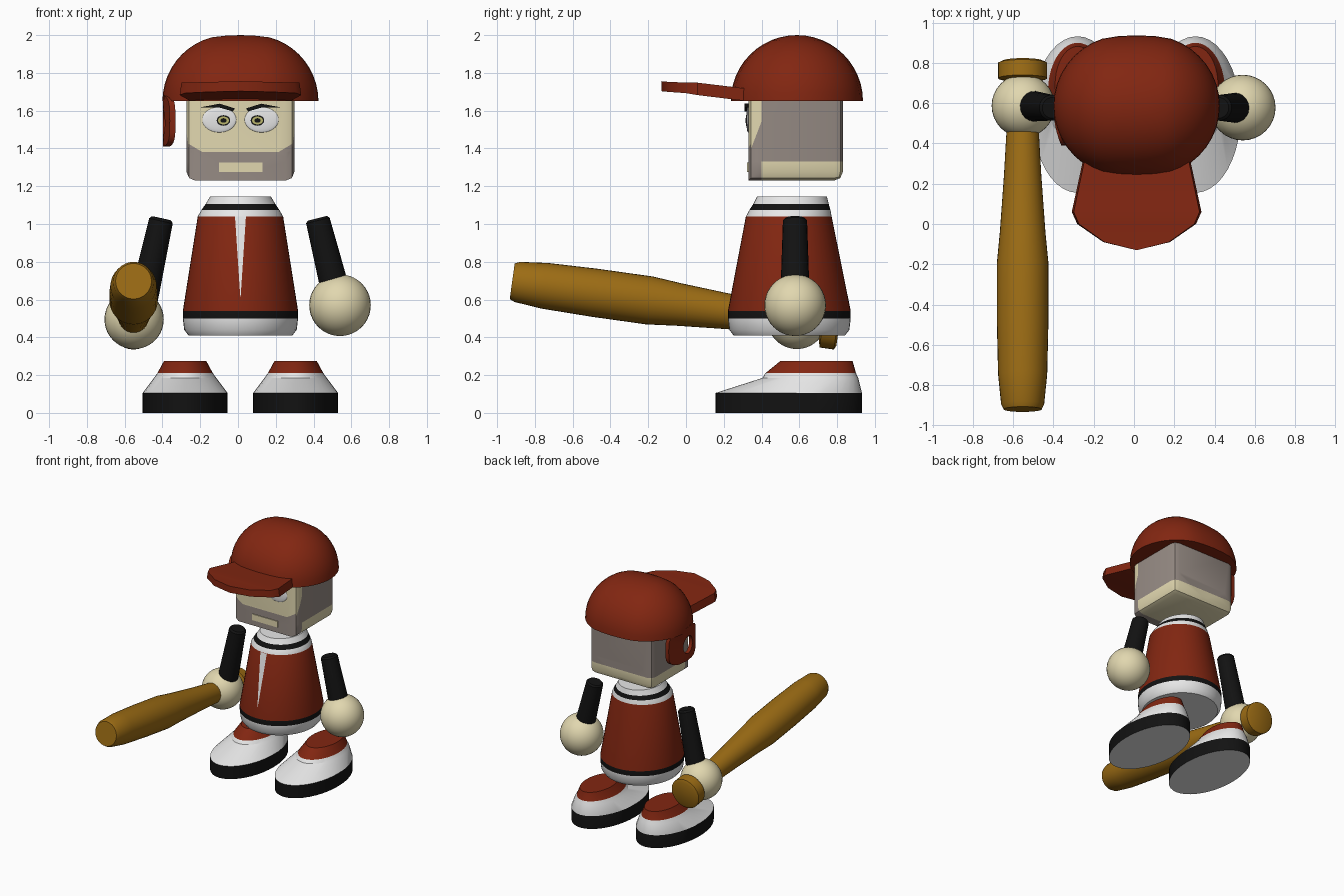
import bpy, bmesh, math
from mathutils import Vector

if "Cube" in bpy.data.objects:
    bpy.data.objects.remove(bpy.data.objects["Cube"])


def srgb(r, g, b):
    return tuple(((c / 255 + 0.055) / 1.055) ** 2.4 if c > 10 else c / 255 / 12.92
                 for c in (r, g, b)) + (1.0,)


MATS = {}
for mat_name, col in {"red": (130, 38, 17), "white": (236, 236, 236), "black": (18, 18, 18),
                      "skin": (225, 215, 175), "stubble": (150, 139, 132),
                      "wood": (156, 108, 20), "iris": (190, 185, 110)}.items():
    MATS[mat_name] = bpy.data.materials.new(mat_name)
    MATS[mat_name].diffuse_color = srgb(*col)

CX = 0.013  # plane of symmetry


def finish(name, bm, mats, smooth=True, angle=35):
    bmesh.ops.recalc_face_normals(bm, faces=bm.faces)
    me = bpy.data.meshes.new(name)
    bm.to_mesh(me)
    bm.free()
    ob = bpy.data.objects.new(name, me)
    bpy.context.collection.objects.link(ob)
    for m in mats:
        me.materials.append(MATS[m])
    if smooth:
        bpy.ops.object.select_all(action='DESELECT')
        ob.select_set(True)
        bpy.context.view_layer.objects.active = ob
        bpy.ops.object.shade_smooth_by_angle(angle=math.radians(angle))
    return ob


def loft(name, rings, mats, bands=None, caps=(0, 0), n=40, angle=35):
    """Stack of elliptical rings (cx, cy, z, rx, ry); bands gives a slot per step."""
    bm = bmesh.new()
    loops = [[bm.verts.new((cx + rx * math.cos(2 * math.pi * i / n),
                            cy + ry * math.sin(2 * math.pi * i / n), z)) for i in range(n)]
             for cx, cy, z, rx, ry in rings]
    for k in range(len(loops) - 1):
        for i in range(n):
            j = (i + 1) % n
            f = bm.faces.new((loops[k][i], loops[k][j], loops[k + 1][j], loops[k + 1][i]))
            f.material_index = bands[k] if bands else 0
    bm.faces.new(loops[0]).material_index = caps[0]
    bm.faces.new(loops[-1]).material_index = caps[1]
    return finish(name, bm, mats, angle=angle)


def lathe(name, a, b, profile, mat, n=32):
    """Round bar from a to b; profile holds (fraction, radius)."""
    a, b = Vector(a), Vector(b)
    d = b - a
    ob = loft(name, [(0, 0, t * d.length, r, r) for t, r in profile], [mat], n=n)
    ob.location = a
    ob.rotation_euler = d.to_track_quat('Z', 'Y').to_euler()
    return ob


def ball(name, c, r, mat):
    bm = bmesh.new()
    bmesh.ops.create_uvsphere(bm, u_segments=32, v_segments=20, radius=1)
    for v in bm.verts:
        v.co = Vector(c) + Vector((v.co.x * r[0], v.co.y * r[1], v.co.z * r[2]))
    return finish(name, bm, [mat])


def plate(name, pts, y0, y1, mat):
    """Flat (x, z) outline given thickness along y."""
    bm = bmesh.new()
    front = [bm.verts.new((x, y0, z)) for x, z in pts]
    back = [bm.verts.new((x, y1, z)) for x, z in pts]
    bm.faces.new(front)
    bm.faces.new(back)
    for i in range(len(pts)):
        j = (i + 1) % len(pts)
        bm.faces.new((front[i], front[j], back[j], back[i]))
    return finish(name, bm, [mat], smooth=False)


def disc(name, x, z, rx, rz, y, mat):
    pts = [(x + rx * math.cos(i * math.pi / 12), z + rz * math.sin(i * math.pi / 12))
           for i in range(24)]
    return plate(name, pts, y, 0.325, mat)


# shoes: black sole, white upper, red ankle
for side, x in (("right", -0.28), ("left", 0.305)):
    rows = [(0, .155, .932, .225), (.105, .155, .932, .225), (.185, .405, .912, .165),
            (.21, .42, .90, .147), (.275, .50, .882, .112)]
    loft(side + "_shoe", [(x, (p + q) / 2, z, w, (q - p) / 2) for z, p, q, w in rows],
         ["black", "white", "red"], [0, 1, 1, 2], caps=(1, 2), angle=25)

# jersey with striped hem and collar
TX = 0.013
loft("jersey", [(TX, .547, .41, .275, .295), (TX, .547, .44, .298, .318), (TX, .547, .50, .305, .325),
                (TX, .547, .54, .305, .325), (TX, .544, 1.04, .226, .227), (TX, .55, 1.073, .207, .215),
                (TX, .556, 1.105, .185, .20), (TX, .561, 1.145, .161, .185)],
     ["white", "black", "red"], [0, 0, 1, 2, 0, 1, 0], n=48)

# tapering white opening down the chest
bm = bmesh.new()
prev = None
for k in range(7):
    t = k / 6
    z = 1.04 - 0.425 * t
    g = (1.04 - z) / 0.5
    y = 0.544 + 0.003 * g - (0.227 + 0.098 * g) - 0.004
    w = 0.028 * (1 - t) + 0.001
    row = [bm.verts.new((TX + s * w, y, z)) for s in (-1, 1)]
    if prev:
        bm.faces.new((prev[0], prev[1], row[1], row[0]))
    prev = row
finish("chest_opening", bm, ["white"], smooth=False)

# sleeves and hands
SLEEVE = [(0, .052), (.03, .064), (.9, .075), (1, .075)]
lathe("right_sleeve", (-.405, .577, 1.03), (-.50, .585, .60), SLEEVE, "black", 20)
lathe("left_sleeve", (.42, .577, 1.03), (.515, .577, .65), SLEEVE, "black", 20)
ball("right_hand", (-.55, .587, .495), (.157,) * 3, "skin")
ball("left_hand", (.54, .578, .57), (.163,) * 3, "skin")

# bat running forward through the hand
BAT = [(0, .10), (.006, .122), (.05, .122), (.056, .07), (.2, .08), (.33, .093), (.49, .113),
       (.58, .128), (.75, .128), (.9, .122), (.985, .107), (1, .095)]
lathe("bat", (-.553, .81, .455), (-.553, -.92, .697), BAT, "wood")

# head: bevelled block, stubble and skin split by height and direction
bm = bmesh.new()
bmesh.ops.create_cube(bm, size=1)
for v in bm.verts:
    v.co = Vector((CX + v.co.x * .57, .58 + v.co.y * .50, 1.465 + v.co.z * .47))
edges = [e for e in bm.edges
         if all(v.co.z < 1.3 for v in e.verts) and not all(v.co.y < .4 for v in e.verts)
         or abs(e.verts[0].co.z - e.verts[1].co.z) > .1]
bmesh.ops.bevel(bm, geom=edges, offset=.045, segments=2, profile=.5, affect='EDGES')
cuts = [((0, 0, 1.33), (0, 0, 1)), ((0, 0, 1.38), (0, 0, 1)), ((0, .40, 0), (0, 1, 0)),
        ((0, .345, 1.40), (0, -2.6, 1)),
        ((CX - .2, 0, 1.38), (.6, 0, 1)), ((CX + .2, 0, 1.38), (-.6, 0, 1))]
for co, no in cuts:
    bmesh.ops.bisect_plane(bm, geom=bm.verts[:] + bm.edges[:] + bm.faces[:],
                           plane_co=co, plane_no=no)
bm.normal_update()
for f in bm.faces:
    c = f.calc_center_median()
    if c.y > .40:
        skin = c.z < 1.33
    elif abs(f.normal.x) > .8:
        skin = c.z > 1.40 + 2.6 * (c.y - .345)
    else:
        skin = c.z > 1.38 + max(0, abs(c.x - CX) - .2) * .6
    f.material_index = 1 if skin else 0
finish("head", bm, ["stubble", "skin"])

# face details
plate("mouth", [(-.10, 1.275), (.13, 1.275), (.13, 1.325), (-.10, 1.325)], .324, .332, "skin")
for side, s in (("right", -1), ("left", 1)):
    ball(side + "_eye", (CX + s * .112, .329, 1.552), (.09, .010, .067), "white")
    ix = CX + s * .09
    disc(side + "_iris_rim", ix, 1.548, .036, .028, .3175, "black")
    disc(side + "_iris", ix, 1.548, .029, .021, .3165, "iris")
    disc(side + "_pupil", ix, 1.548, .017, .012, .3155, "black")
    brow = [(.21, 1.618), (.11, 1.637), (.03, 1.612), (.04, 1.596), (.11, 1.616)]
    plate(side + "_brow", [(CX + s * x, z) for x, z in brow], .310, .332, "black")

# cap dome: half sphere widened across the middle
bm = bmesh.new()
bmesh.ops.create_uvsphere(bm, u_segments=40, v_segments=24, radius=.35)
bmesh.ops.bisect_plane(bm, geom=bm.verts[:] + bm.edges[:] + bm.faces[:],
                       plane_co=(0, 0, 0), plane_no=(0, 0, 1), clear_inner=True)
bmesh.ops.holes_fill(bm, edges=[e for e in bm.edges if e.is_boundary])
for v in bm.verts:
    v.co.x += .063 * max(-1, min(1, v.co.x / .09)) + CX
    v.co.y += .587
    v.co.z += 1.65
finish("cap_dome", bm, ["red"])

# cap brim: mirrored outline, rising toward the tip
half = [(0, -.13), (.165, -.09), (.295, 0), (.322, .06), (.27, .30), (.24, .42)]
outline = half + [(-x, y) for x, y in reversed(half[1:])]
bm = bmesh.new()
low, high = [], []
for x, y in outline:
    z = 1.652 + .16 * max(0, min(.27, .25 - y))
    arch = .008 * (1 - abs(x) / .33)
    low.append(bm.verts.new((CX + x, y, z + arch)))
    high.append(bm.verts.new((CX + x * .97, y, min(z + .066, 1.748) + arch)))
m = len(outline)
for i in range(m):
    j = (i + 1) % m
    bm.faces.new((low[i], low[j], high[j], high[i]))
for loop in (low, high):
    for i in range(len(half) - 1):
        a, b = loop[i], loop[i + 1]
        c, d = loop[-i - 1], loop[-i] if i else None
        bm.faces.new((a, b, c, d) if d else (a, b, c))
finish("cap_brim", bm, ["red"])

# ear guard: curved plate with a round hole, only on one side
bm = bmesh.new()
N = 32
rings = []
for hole in (False, True):
    ring = []
    for i in range(N):
        ca, sa = math.cos(2 * math.pi * i / N), math.sin(2 * math.pi * i / N)
        if hole:
            y, z = .535 + .065 * ca, 1.535 + .07 * sa
        else:
            y = .565 + .175 * math.copysign(abs(ca) ** .5, ca)
            z = 1.545 + .135 * math.copysign(abs(sa) ** .5, sa)
        ring.append((-.398 + 1.2 * (y - .565) ** 2, y, z))
    rings.append(ring)
layers = [[[bm.verts.new((x + t, y, z)) for x, y, z in r] for r in rings] for t in (0, .03)]
for i in range(N):
    j = (i + 1) % N
    for outer, inner in layers:
        bm.faces.new((outer[i], outer[j], inner[j], inner[i]))
    for k in (0, 1):
        bm.faces.new((layers[0][k][i], layers[0][k][j], layers[1][k][j], layers[1][k][i]))
finish("ear_guard", bm, ["red"])

for m in bpy.data.materials:
    if m.users and not m.is_grease_pencil:
        m.use_nodes = True
        m.node_tree.nodes["Principled BSDF"].inputs["Base Color"].default_value = m.diffuse_color
